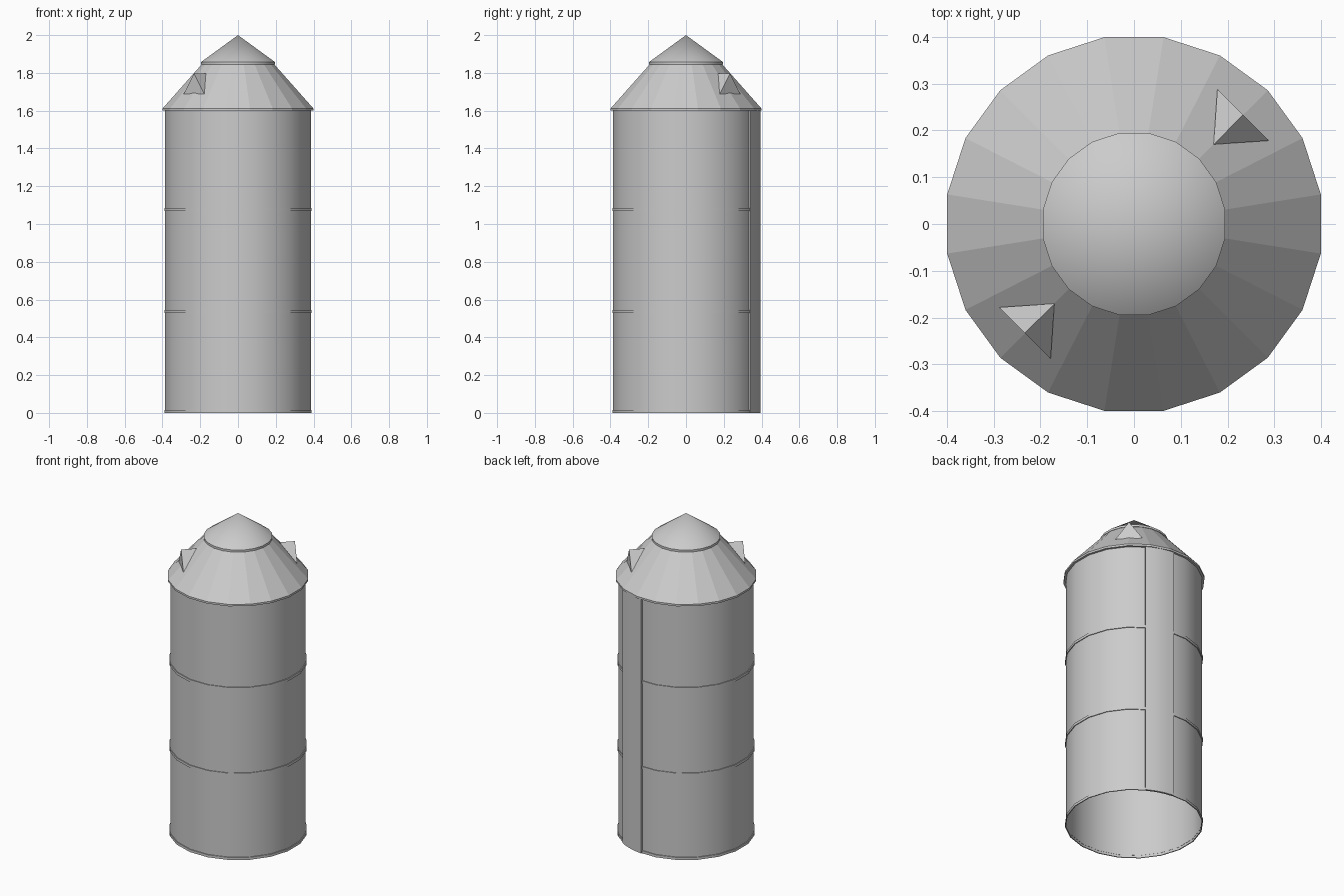
import bpy, bmesh
from math import sin, cos, radians, pi

SIDES = 20

cube = bpy.data.objects.get("Cube")
if cube:
    bpy.data.objects.remove(cube, do_unlink=True)

metal = bpy.data.materials.new("galvanized_grey")
metal.use_nodes = True
grey = (0.6, 0.6, 0.6, 1)
metal.diffuse_color = grey
metal.node_tree.nodes["Principled BSDF"].inputs["Base Color"].default_value = grey


def finish(name, bm, smooth, closed=True):
    bmesh.ops.remove_doubles(bm, verts=bm.verts, dist=0.0001)
    if closed:
        bmesh.ops.recalc_face_normals(bm, faces=bm.faces)
    mesh = bpy.data.meshes.new(name)
    bm.to_mesh(mesh)
    bm.free()
    mesh.materials.append(metal)
    obj = bpy.data.objects.new(name, mesh)
    bpy.context.collection.objects.link(obj)
    if smooth:
        bpy.ops.object.select_all(action='DESELECT')
        obj.select_set(True)
        bpy.context.view_layer.objects.active = obj
        bpy.ops.object.shade_smooth_by_angle(angle=radians(30))
    return obj


def lathe(name, profile, smooth=True):
    """Turn (radius, height) points, listed bottom to top, around z."""
    bm = bmesh.new()
    rows = []
    for r, z in profile:
        angles = [2 * pi * (i + 0.5) / SIDES for i in range(SIDES)]
        rows.append([bm.verts.new((r * cos(a), r * sin(a), z)) for a in angles])
    for low, high in zip(rows, rows[1:]):
        for i in range(SIDES):
            j = (i + 1) % SIDES
            bm.faces.new((low[i], low[j], high[j], high[i]))
    return finish(name, bm, smooth, closed=False)


# Open-bottomed wall
lathe("wall", [(0.39, 0), (0.39, 1.605)])

# Hoops around the wall
for label, z in (("bottom", 0.008), ("lower", 0.538), ("upper", 1.077)):
    lathe(label + "_hoop", [(0.389, z - 0.008), (0.395, z - 0.008),
                            (0.395, z + 0.008), (0.389, z + 0.008)])

# Faceted roof with a short eave, and a smooth conical cap
lathe("roof", [(0.389, 1.60), (0.404, 1.60), (0.404, 1.612), (0.19, 1.85)], smooth=False)
lathe("roof_cap", [(0.18, 1.845), (0.197, 1.845), (0.197, 1.858), (0, 2.0)])

# Raised curved panel running up the back of the wall
bm = bmesh.new()
start, end, steps = 59.5, 85, 4
sections = []
for i in range(steps + 1):
    a = radians(start + (end - start) * i / steps)
    sections.append([bm.verts.new((r * cos(a), r * sin(a), z))
                     for r, z in ((0.384, 0), (0.397, 0), (0.397, 1.602), (0.384, 1.602))])
for s, t in zip(sections, sections[1:]):
    for k in range(4):
        m = (k + 1) % 4
        bm.faces.new((s[k], s[m], t[m], t[k]))
bm.faces.new(sections[0])
bm.faces.new(sections[-1])
finish("back_panel", bm, True)

# Two wedge-shaped roof vents on opposite sides
for label, s in (("back_left", 1), ("front_right", -1)):
    bm = bmesh.new()
    heel, peak, foot_a, foot_b = [bm.verts.new((s * x, s * y, z)) for x, y, z in (
        (0.17, 0.17, 1.797), (0.233, 0.233, 1.797), (0.288, 0.178, 1.688), (0.178, 0.288, 1.688))]
    for face in ((heel, foot_a, peak), (heel, peak, foot_b), (peak, foot_a, foot_b), (heel, foot_b, foot_a)):
        bm.faces.new(face)
    finish(label + "_vent", bm, False)
